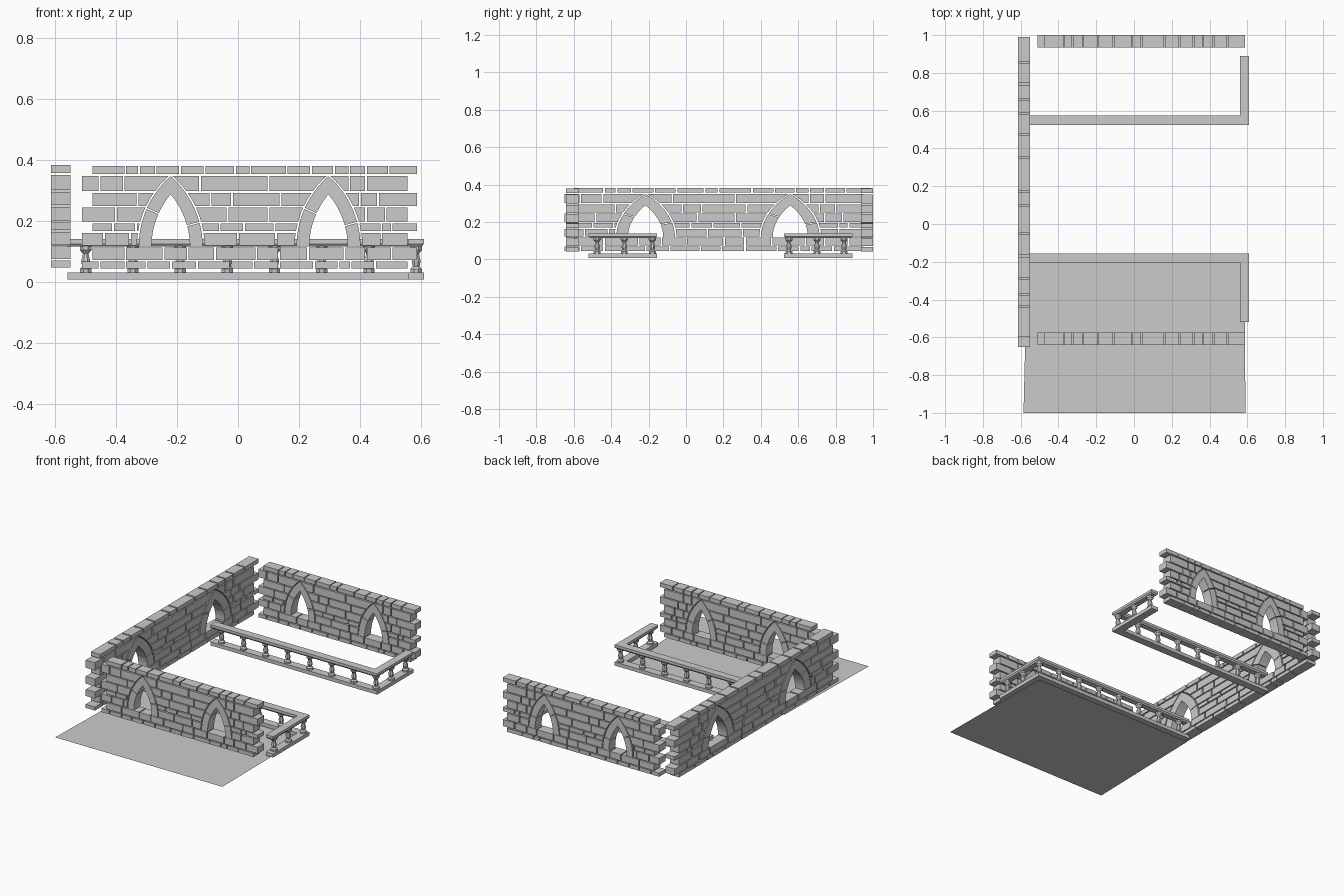
import bpy, bmesh, math
from mathutils import Matrix, Vector

if "Cube" in bpy.data.objects:
    bpy.data.objects.remove(bpy.data.objects["Cube"])

GAP = 0.003            # half of a mortar joint
T = 0.0325             # half wall thickness
SPRING, RISE, HALF = 0.115, 0.232, 0.105
R_OUT = (HALF**2 + RISE**2) / (2 * HALF)
R_IN = R_OUT - 0.042
WINDOWS = (-0.221, 0.297)


def finish(bm, name, matrix=None):
    if matrix:
        bmesh.ops.transform(bm, matrix=matrix, verts=bm.verts)
    bmesh.ops.recalc_face_normals(bm, faces=bm.faces)
    me = bpy.data.meshes.new(name)
    bm.to_mesh(me)
    bm.free()
    ob = bpy.data.objects.new(name, me)
    bpy.context.collection.objects.link(ob)
    return ob


def prism(bm, ring_a, ring_b):
    a = [bm.verts.new(p) for p in ring_a]
    b = [bm.verts.new(p) for p in ring_b]
    bm.faces.new(a)
    bm.faces.new(b[::-1])
    n = len(a)
    for i in range(n):
        j = (i + 1) % n
        bm.faces.new((a[j], a[i], b[i], b[j]))


def wall_prism(bm, pts):
    prism(bm, [(x, -T, z) for x, z in pts], [(x, T, z) for x, z in pts])


def arch_half(z):
    return math.sqrt(max(R_OUT**2 - (z - SPRING)**2, 0)) - (R_OUT - HALF)


# Brick courses: z range and the joint positions along the wall (hundredths)
COURSES = [
    (0.043, 0.066, (-51.5, -45.5, -37, -30, -22, -13.5, -2.5, 5, 13.5, 25, 33, 37, 45, 56)),
    (0.072, 0.113, (-48, -37, -24.5, -16.5, -7.5, 6, 13.5, 23, 35, 42, 50.5, 59)),
    (0.119, 0.160, (-51.5, -44, -35.5, 0, 12.5, 47, 56)),
    (0.167, 0.191, (-48, -41, -33.5, -6, 2, 12, 47, 50.5, 59)),
    (0.197, 0.243, (-51.5, -40, -3.5, 10, 42, 48.5, 56)),
    (0.249, 0.292, (-48, -33, -9, -2, 14, 40, 46, 59)),
    (0.298, 0.347, (-51.5, -45.5, -37.5, -12.5, 10, 36.5, 42, 56)),
    (0.354, 0.380, (-48, -37, -32.5, -27, -19, -11, -1, 4, 16, 24, 31.5, 36.5, 42, 49.5, 59)),
]


# Brick courses trimmed to the pointed windows
def bricks(name, matrix):
    bm = bmesh.new()
    for row, (z0, z1, cuts) in enumerate(COURSES):
        zs = [z0 + (z1 - z0) * i / 3 for i in range(4)]
        pieced = 2 <= row <= 6
        stops = sorted([c / 100 for c in cuts] + (list(WINDOWS) if pieced else []))
        for a, b in zip(stops, stops[1:]):
            left, right = [], []
            for z in zs:
                l, r = a + GAP, b - GAP
                if pieced:
                    for c in WINDOWS:
                        w = arch_half(z) + 2 * GAP
                        if b <= c:
                            r = min(r, c - w)
                        else:
                            l = max(l, c + w)
                left.append(l)
                right.append(r)
            if all(r - l > 0.002 for l, r in zip(left, right)):
                if max(left) - min(left) < 1e-6 and max(right) - min(right) < 1e-6:
                    wall_prism(bm, [(a + GAP, z0), (b - GAP, z0), (b - GAP, z1), (a + GAP, z1)])
                else:
                    wall_prism(bm, list(zip(right, zs)) + list(zip(left, zs))[::-1])
    return finish(bm, name, matrix)


# Two stones on each side of every pointed arch
def arches(name, matrix):
    bm = bmesh.new()
    top = math.degrees(math.asin(RISE / R_OUT))
    for c in WINDOWS:
        for side, joint in ((-1, 24), (1, 15)):
            for a0, a1 in ((0, joint - 0.4), (joint + 0.4, top)):
                angs = [math.radians(a0 + (a1 - a0) * i / 5) for i in range(6)]

                def arc(r):
                    return [(c + side * (r * math.cos(a) - (R_OUT - HALF)),
                             SPRING + r * math.sin(a)) for a in angs]
                wall_prism(bm, arc(R_OUT) + arc(R_IN)[::-1])
    return finish(bm, name, matrix)


side = (Matrix.Translation((-0.582, 0.114, 0.003)) @ Matrix.Rotation(math.pi / 2, 4, 'Z')
        @ Matrix.Diagonal((1.494, 1, 1, 1)))
for label, m in (("front", Matrix.Translation((0, -0.608, 0))),
                 ("back", Matrix.Translation((0, 0.968, 0))),
                 ("side", side)):
    bricks(label + "_wall_bricks", m)
    arches(label + "_wall_arches", m)


# L-shaped balustrade: plan outline inset by t
def rail_plan(t, z):
    return [(-0.56, -0.155 - t, z), (0.61 - t, -0.155 - t, z), (0.61 - t, -0.52 + t, z),
            (0.56 + t, -0.52 + t, z), (0.56 + t, -0.205 + t, z), (-0.56, -0.205 + t, z)]


def balustrade(prefix, matrix):
    for part, levels in (("bottom_rail", ((0, 0.008), (0, 0.031))),
                         ("top_rail", ((0.007, 0.115), (0, 0.124), (0, 0.14)))):
        bm = bmesh.new()
        for lo, hi in zip(levels, levels[1:]):
            prism(bm, rail_plan(*lo), rail_plan(*hi))
        finish(bm, prefix + part, matrix)
    # Turned balusters
    bm = bmesh.new()
    spots = [(0.585 - 0.155 * i, -0.18) for i in range(8)] + [(0.585, -0.33), (0.585, -0.475)]
    profile = ((0.02, 0.03), (0.02, 0.042), (0.012, 0.05), (0.016, 0.068),
               (0.010, 0.092), (0.021, 0.104), (0.021, 0.117))
    for x, y in spots:
        rings = [[bm.verts.new((x + r * math.cos(math.tau * k / 8 + math.pi / 8),
                                y + r * math.sin(math.tau * k / 8 + math.pi / 8), z))
                  for k in range(8)] for r, z in profile]
        for p, q in zip(rings, rings[1:]):
            for k in range(8):
                bm.faces.new((p[k], p[(k + 1) % 8], q[(k + 1) % 8], q[k]))
        bm.faces.new(rings[0][::-1])
        bm.faces.new(rings[-1])
    finish(bm, prefix + "balusters", matrix)


balustrade("front_", Matrix.Identity(4))
balustrade("back_", Matrix.Translation((0, 0.37, 0)) @ Matrix.Diagonal((1, -1, 1, 1)))

# Floor sheet
bm = bmesh.new()
bm.faces.new([bm.verts.new(p) for p in ((-0.585, -1, 0), (0.59, -1, 0),
                                        (0.585, -0.18, 0), (-0.565, -0.18, 0))])
floor = finish(bm, "floor")
